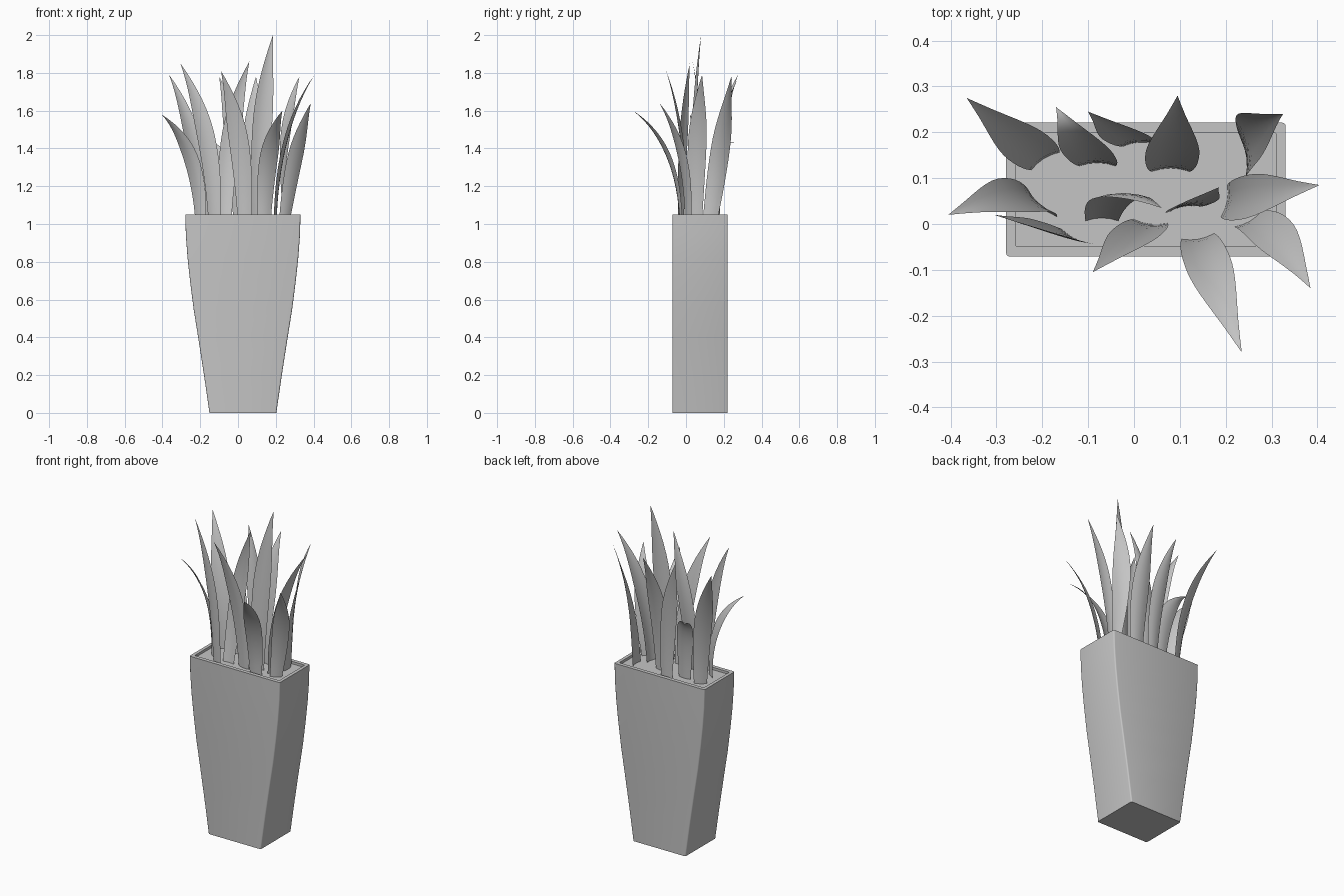
import bpy, bmesh, math
from mathutils import Vector

cube = bpy.data.objects.get("Cube")
if cube:
    bpy.data.objects.remove(cube)

grey = bpy.data.materials.new("plain_grey")
grey.use_nodes = True
grey.diffuse_color = (0.56, 0.56, 0.56, 1)
grey.node_tree.nodes["Principled BSDF"].inputs["Base Color"].default_value = (0.56, 0.56, 0.56, 1)

CENTRE = Vector((0.026, 0.075, 0))
HALF_DEPTH = 0.146
SOIL = 1.035


def finish(name, bm):
    bmesh.ops.recalc_face_normals(bm, faces=bm.faces)
    mesh = bpy.data.meshes.new(name)
    bm.to_mesh(mesh)
    bm.free()
    mesh.materials.append(grey)
    obj = bpy.data.objects.new(name, mesh)
    bpy.context.collection.objects.link(obj)
    bpy.ops.object.select_all(action="DESELECT")
    obj.select_set(True)
    bpy.context.view_layer.objects.active = obj
    bpy.ops.object.shade_smooth_by_angle(angle=math.radians(40))


def rounded_ring(bm, hx, hy, z, r=0.008, steps=3):
    # Rectangle outline with rounded corners
    ring = []
    for i, (sx, sy) in enumerate(((1, 1), (-1, 1), (-1, -1), (1, -1))):
        for k in range(steps + 1):
            a = math.pi / 2 * (i + k / steps)
            offset = Vector((sx * (hx - r) + r * math.cos(a), sy * (hy - r) + r * math.sin(a), z))
            ring.append(bm.verts.new(CENTRE + offset))
    return ring


# Tapered planter: outer wall, flat rim, then a shallow recess closed by the soil
bm = bmesh.new()
outer = [(0, 0.177), (0.2, 0.206), (0.4, 0.237), (0.55, 0.261), (0.7, 0.28),
         (0.82, 0.293), (0.94, 0.302), (1.05, 0.305)]
rings = [rounded_ring(bm, hx, HALF_DEPTH, z) for z, hx in outer]
for z in (1.05, SOIL):
    rings.append(rounded_ring(bm, 0.285, 0.123, z, 0.003))
for low, high in zip(rings, rings[1:]):
    for i in range(len(low)):
        j = (i + 1) % len(low)
        bm.faces.new((low[i], low[j], high[j], high[i]))
bm.faces.new(rings[0])
bm.faces.new(rings[-1])
finish("planter", bm)


def leaf(name, base, tip, angle, width, twist=0, sag=0.62, bow=(0, 0), rows=14, cols=4):
    # Slightly cupped blade swept along a bending path, tapering to a point
    p0 = Vector((*base, SOIL))
    p2 = Vector(tip)
    p1 = p0.lerp(p2, 0.08) + Vector((*bow, 0))
    p1.z = p0.z + sag * (p2.z - p0.z)
    lean = Vector((p2.x - p0.x, p2.y - p0.y, 0))
    bm = bmesh.new()
    grid = []
    for r in range(rows):
        t = r / rows
        mid = p0 * (1 - t) ** 2 + p1 * 2 * t * (1 - t) + p2 * t * t
        a = math.radians(angle + twist * t)
        across = Vector((math.cos(a), math.sin(a), 0))
        tangent = (p1 - p0) * (1 - t) + (p2 - p1) * t
        normal = across.cross(tangent).normalized()
        if normal.dot(lean) < 0:
            normal.negate()
        w = width * (0.72 + 0.28 * math.sin(math.pi * min(t / 0.9, 1)))
        if t > 0.45:
            w *= 1 - ((t - 0.45) / 0.55) ** 2
        row = []
        for c in range(cols + 1):
            u = 2 * c / cols - 1
            row.append(bm.verts.new(mid + across * (u * w / 2) + normal * (0.09 * w * (0.5 - u * u))))
        grid.append(row)
    for low, high in zip(grid, grid[1:]):
        for c in range(cols):
            bm.faces.new((low[c], low[c + 1], high[c + 1], high[c]))
    point = bm.verts.new(p2)
    for c in range(cols):
        bm.faces.new((grid[-1][c], grid[-1][c + 1], point))
    finish(name, bm)


# Back row of leaves
leaf("leaf_back_outer_right", (-0.195, 0.14), (-0.365, 0.275, 1.79), 32, 0.1)
leaf("leaf_back_curled", (-0.08, 0.13), (-0.17, 0.255, 1.43), 0, 0.11, sag=1.05)
leaf("leaf_back_middle", (0.01, 0.175), (-0.1, 0.245, 1.78), 5, 0.1)
leaf("leaf_back_centre", (0.08, 0.118), (0.095, 0.28, 1.78), 0, 0.118)
leaf("leaf_back_outer_left", (0.245, 0.13), (0.325, 0.24, 1.78), 92, 0.11, twist=50, bow=(-0.03, 0.06))

# Middle row of leaves
leaf("leaf_side_right", (-0.2, 0.04), (-0.405, 0.02, 1.58), -42, 0.11, sag=0.72, bow=(0, 0.05))
leaf("leaf_mid_right", (-0.125, -0.03), (-0.305, 0.02, 1.85), -25, 0.105)
leaf("leaf_mid_inner", (-0.07, 0.01), (0.06, 0.035, 1.86), 0, 0.1, bow=(0, 0.09))
leaf("leaf_tallest", (0.11, 0.035), (0.185, 0.08, 2.0), 10, 0.105)
leaf("leaf_side_left", (0.2, 0.05), (0.405, 0.085, 1.79), 79, 0.1)

# Front row of leaves
leaf("leaf_front_right", (0.035, 0.003), (-0.09, -0.105, 1.81), -7, 0.105)
leaf("leaf_front_centre", (0.14, -0.03), (0.235, -0.28, 1.6), 10, 0.1, twist=10, sag=0.7)
leaf("leaf_front_left", (0.25, 0.008), (0.385, -0.14, 1.64), 30, 0.095, bow=(0.04, 0.015))
